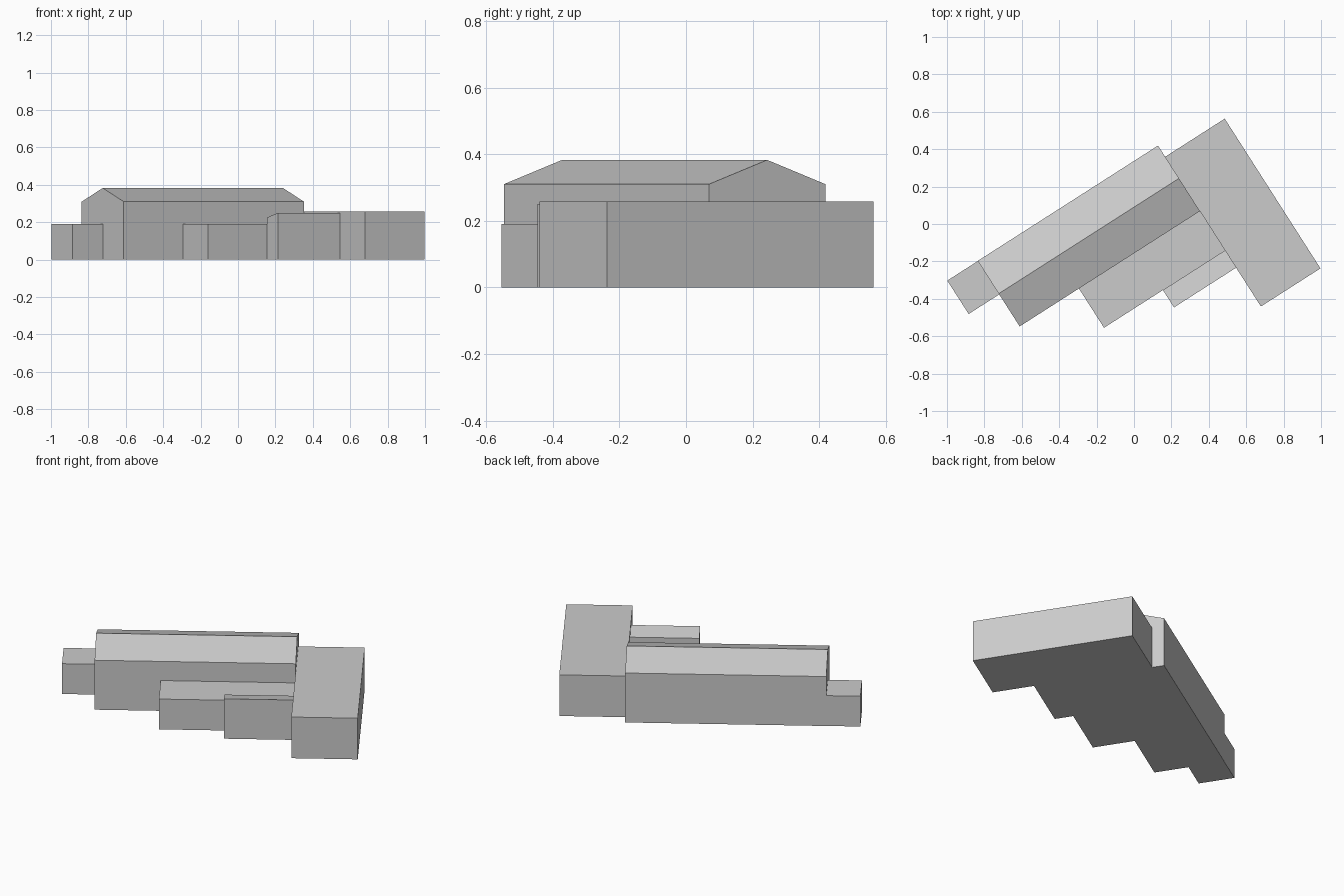
import bpy
import bmesh
import math
from mathutils import Matrix

cube = bpy.data.objects.get("Cube")
if cube:
    bpy.data.objects.remove(cube, do_unlink=True)

# One plain grey for the whole building
grey = bpy.data.materials.new("light grey")
grey.use_nodes = True
colour = (0.6, 0.6, 0.6, 1)
grey.diffuse_color = colour
grey.node_tree.nodes["Principled BSDF"].inputs["Base Color"].default_value = colour

# The whole plan is turned on its site
TURN = Matrix.Rotation(math.radians(32.6), 4, "Z")


def wing(name, start, end, profile):
    """Extrude a (depth, height) cross-section along the length of the building."""
    bm = bmesh.new()
    face = bm.faces.new([bm.verts.new((start, y, z)) for y, z in profile])
    result = bmesh.ops.extrude_face_region(bm, geom=[face])
    moved = [v for v in result["geom"] if isinstance(v, bmesh.types.BMVert)]
    bmesh.ops.translate(bm, verts=moved, vec=(end - start, 0, 0))
    bmesh.ops.recalc_face_normals(bm, faces=bm.faces)
    bm.transform(TURN)
    mesh = bpy.data.meshes.new(name)
    bm.to_mesh(mesh)
    bm.free()
    mesh.materials.append(grey)
    obj = bpy.data.objects.new(name, mesh)
    bpy.context.collection.objects.link(obj)
    return obj


def block(front, back, height):
    return [(front, 0), (back, 0), (back, height), (front, height)]


# Shared wall lines
HALL_LEFT, HALL_RIGHT = -0.81, 0.334
HALL_FRONT, HALL_BACK = -0.132, 0.284
AISLE_FRONT = -0.381
RIDGE = (HALL_FRONT + HALL_BACK) / 2

# Main hall with its pitched roof
wing("main_hall", HALL_LEFT, HALL_RIGHT,
     [(HALL_FRONT, 0), (HALL_BACK, 0), (HALL_BACK, 0.31),
      (RIDGE, 0.383), (HALL_FRONT, 0.31)])

# Flat-roofed blocks
wing("end_annex", -1.004, HALL_LEFT, block(0.071, 0.283, 0.19))
wing("front_aisle", -0.434, HALL_RIGHT, block(AISLE_FRONT, HALL_FRONT, 0.19))
wing("cross_wing", HALL_RIGHT, 0.712, block(-0.737, 0.213, 0.258))

# Porch whose roof falls back toward the aisle
wing("porch", -0.06, HALL_RIGHT,
     [(-0.491, 0), (AISLE_FRONT, 0), (AISLE_FRONT, 0.225), (-0.491, 0.25)])
